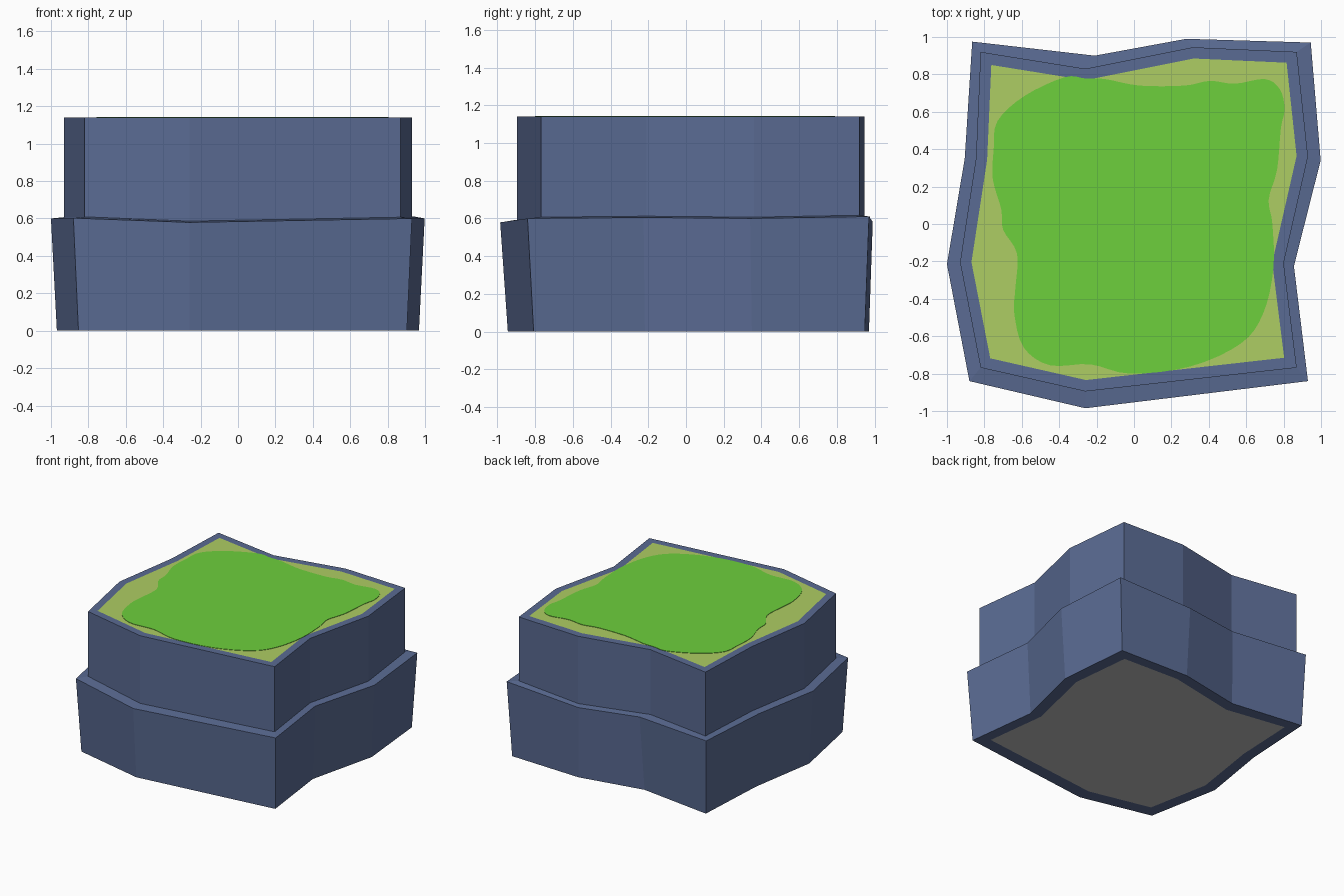
import bpy, bmesh
from mathutils import Vector

if "Cube" in bpy.data.objects:
    bpy.data.objects.remove(bpy.data.objects["Cube"])


def material(name, r, g, b):
    lin = [(c / 255 / 12.92) if c < 11 else ((c / 255 + 0.055) / 1.055) ** 2.4 for c in (r, g, b)]
    m = bpy.data.materials.new(name)
    m.diffuse_color = (*lin, 1)
    m.use_nodes = True
    m.node_tree.nodes["Principled BSDF"].inputs["Base Color"].default_value = m.diffuse_color
    return m


STONE = material("slate blue stone", 90, 107, 147)
LIGHT = material("pale grass", 174, 205, 99)
GREEN = material("bright grass", 109, 208, 60)
GREY = material("underside grey", 187, 187, 187)

# Clockwise outlines: flared lip of lower tier (x, y, z) and upper tier (x, y)
LIP = [(-.865, .975, .61), (-.21, .90, .602), (.28, .99, .582), (.945, .97, .61),
       (.998, .34, .60), (.855, -.225, .605), (.93, -.84, .60), (-.26, -.985, .579),
       (-.88, -.84, .602), (-1.0, -.215, .60), (-.905, .35, .605)]
UPPER = [(-.82, .92), (-.26, .83), (.315, .945), (.87, .92), (.93, .36), (.80, -.21),
         (.87, -.768), (-.26, -.895), (-.82, -.768), (-.93, -.205), (-.845, .35)]
# Grass patch control points, anticlockwise from the upper left
PATCH = [(-.75, .40), (-.755, .24), (-.71, .08), (-.70, -.03), (-.625, -.16), (-.635, -.35),
         (-.64, -.48), (-.59, -.66), (-.45, -.755), (-.235, -.75), (-.02, -.80), (.30, -.762),
         (.57, -.64), (.69, -.48), (.745, -.24), (.74, 0), (.72, .13), (.765, .29),
         (.785, .51), (.805, .615), (.78, .72), (.70, .775), (.54, .75), (.405, .765),
         (.27, .74), (.03, .74), (-.155, .775), (-.26, .778), (-.37, .785), (-.585, .685),
         (-.73, .55)]
TOP = 1.14


def inset(points, d):
    """Mitred inward offset of a clockwise outline."""
    out, n = [], len(points)
    for i in range(n):
        a, p, b = (Vector(points[j % n]) for j in (i - 1, i, i + 1))
        e, f = (p - a).normalized(), (b - p).normalized()
        u, v = Vector((e.y, -e.x)), Vector((f.y, -f.x))
        m = (u + v).normalized()
        q = p + m * d / m.dot(u)
        out.append((q.x, q.y))
    return out


def smooth_loop(pts, steps):
    """Closed Catmull-Rom curve."""
    out, n = [], len(pts)
    for i in range(n):
        a, b, c, d = (Vector(pts[(i + k) % n]) for k in (-1, 0, 1, 2))
        for s in range(steps):
            t = s / steps
            q = .5 * (2 * b + (c - a) * t + (2 * a - 5 * b + 4 * c - d) * t * t
                      + (3 * b - a - 3 * c + d) * t ** 3)
            out.append((q.x, q.y))
    return out


def stack(name, rings, mats, bottom=0, top=0):
    """Closed solid through a list of rings, with coloured end caps."""
    bm = bmesh.new()
    loops = [[bm.verts.new(p) for p in ring] for ring in rings]
    for lo, hi in zip(loops, loops[1:]):
        for i in range(len(lo)):
            j = (i + 1) % len(lo)
            bm.faces.new((lo[i], lo[j], hi[j], hi[i]))
    bm.faces.new(loops[0]).material_index = bottom
    bm.faces.new(loops[-1]).material_index = top
    bmesh.ops.recalc_face_normals(bm, faces=bm.faces[:])
    me = bpy.data.meshes.new(name)
    bm.to_mesh(me)
    bm.free()
    for m in mats:
        me.materials.append(m)
    ob = bpy.data.objects.new(name, me)
    bpy.context.collection.objects.link(ob)
    return ob


def at(points, z):
    return [(x, y, z) for x, y in points]


# Two-tier stone block with grass top and grey underside
foot = [(l[0] + (u[0] - l[0]) * .45, l[1] + (u[1] - l[1]) * .45, 0) for l, u in zip(LIP, UPPER)]
ledge = [(u[0], u[1], l[2] + .007) for l, u in zip(LIP, UPPER)]
inner = inset(UPPER, .06)
stack("stone_block", [at(inner, 0), foot, LIP, ledge, at(UPPER, TOP), at(inner, TOP)],
      [STONE, LIGHT, GREY], bottom=2, top=1)

# Thin wavy patch of brighter grass
patch = smooth_loop(PATCH, 4)
stack("grass_patch", [at(patch, TOP - .001), at(patch, TOP + .003)], [GREEN])
